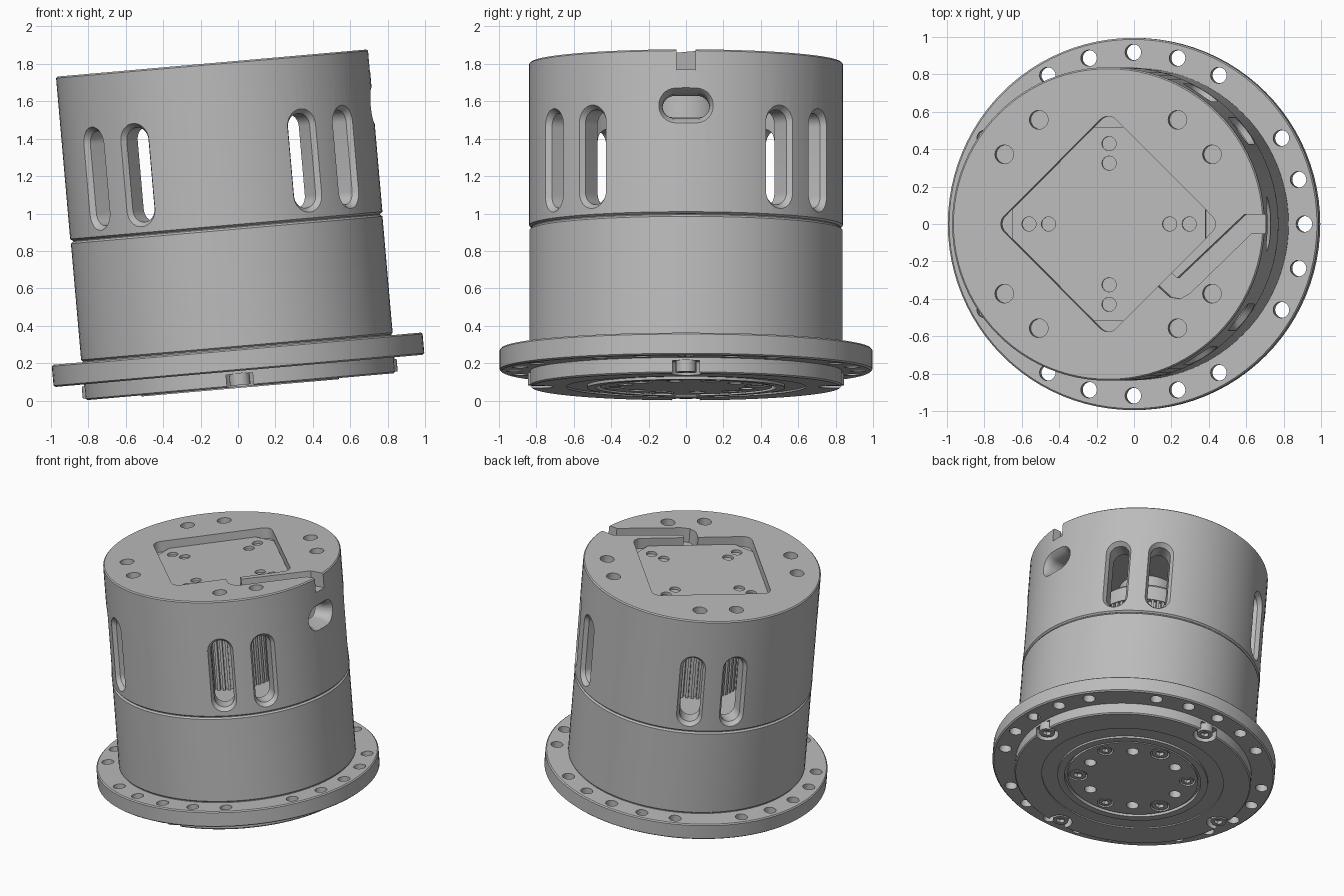
import bpy, bmesh
from math import sin, cos, pi, radians
from mathutils import Matrix, Vector

if "Cube" in bpy.data.objects:
    bpy.data.objects.remove(bpy.data.objects["Cube"], do_unlink=True)

GREY = bpy.data.materials.new("machined_grey")
GREY.use_nodes = True
GREY.diffuse_color = (0.5, 0.5, 0.5, 1)
GREY.node_tree.nodes["Principled BSDF"].inputs["Base Color"].default_value = (0.5, 0.5, 0.5, 1)

# The whole assembly leans five degrees about y
TILT = (Matrix.Translation((0.003, 0, -0.008)) @ Matrix.Rotation(radians(-5), 4, 'Y')
        @ Matrix.Translation((0.017, 0, 0)))


def circle(r, n=24, cx=0, cy=0):
    return [(cx + r * cos(2 * pi * i / n), cy + r * sin(2 * pi * i / n)) for i in range(n)]


def polar(r, deg):
    return r * cos(radians(deg)), r * sin(radians(deg))


def rounded_rect(w, h, r, n=8):
    pts = []
    for k, (sx, sy) in enumerate([(1, 1), (-1, 1), (-1, -1), (1, -1)]):
        for i in range(n + 1):
            a = pi / 2 * (k + i / n)
            pts.append((sx * (w / 2 - r) + r * cos(a), sy * (h / 2 - r) + r * sin(a)))
    return pts


def rotated(pts, deg):
    a = radians(deg)
    return [(x * cos(a) - y * sin(a), x * sin(a) + y * cos(a)) for x, y in pts]


def loft(bm, loops):
    rings = [[bm.verts.new(p) for p in loop] for loop in loops]
    for a, b in zip(rings, rings[1:]):
        for i in range(len(a)):
            j = (i + 1) % len(a)
            bm.faces.new((a[i], a[j], b[j], b[i]))
    bm.faces.new(rings[0])
    bm.faces.new(rings[-1])


def prism(bm, pts, z0, z1):
    loft(bm, [[(x, y, z) for x, y in pts] for z in (z0, z1)])


def opening(bm, deg, z, sections):
    """Radial slot cutter: sections are (radius, width, height)."""
    rot = Matrix.Rotation(radians(deg), 3, 'Z')
    loft(bm, [[rot @ Vector((r, u, z + v))
               for u, v in rounded_rect(w, h, min(w, h) * 0.499)] for r, w, h in sections])


def lathe(bm, profile, steps=96):
    verts = [bm.verts.new((r, 0, z)) for r, z in profile]
    edges = [bm.edges.new(pair) for pair in zip(verts, verts[1:])]
    bmesh.ops.spin(bm, geom=verts + edges, cent=(0, 0, 0), axis=(0, 0, 1),
                   angle=2 * pi, steps=steps)
    bmesh.ops.remove_doubles(bm, verts=bm.verts, dist=1e-5)


def make(name, build):
    bm = bmesh.new()
    build(bm)
    bmesh.ops.recalc_face_normals(bm, faces=bm.faces)
    me = bpy.data.meshes.new(name)
    bm.to_mesh(me)
    bm.free()
    me.materials.append(GREY)
    ob = bpy.data.objects.new(name, me)
    bpy.context.scene.collection.objects.link(ob)
    return ob


def finish(ob, cutters=()):
    tools = [make("cutter", c) for c in cutters]
    for t in tools:
        t.hide_render = True
        mod = ob.modifiers.new("cut", 'BOOLEAN')
        mod.operation, mod.solver, mod.object = 'DIFFERENCE', 'EXACT', t
    if tools:
        bpy.context.view_layer.update()
        baked = bpy.data.meshes.new_from_object(
            ob.evaluated_get(bpy.context.evaluated_depsgraph_get()))
        ob.modifiers.clear()
        ob.data = baked
        for t in tools:
            bpy.data.objects.remove(t, do_unlink=True)
    me = ob.data
    me.transform(TILT)
    for p in me.polygons:
        p.use_smooth = True
    me.set_sharp_from_angle(angle=radians(25))


# Base flange with its lower register and ring grooves
HUB = [(20 + 60 * k, 0.055 if k % 2 == 0 else 0.068) for k in range(6)]


def flange_holes(bm):
    for k in range(24):
        if k % 6 != 3:
            prism(bm, circle(0.043, 24, *polar(0.918, 15 * k)), 0.1, 0.35)


def underside_holes(bm):
    for a, r in HUB:
        prism(bm, circle(r, 24, *polar(0.385, a)), 0.04, 0.115)
        prism(bm, circle(0.042, 24, *polar(0.345, a + 30)), 0.04, 0.16)
    for a in range(0, 360, 90):
        prism(bm, circle(0.082, 32, *polar(0.79, a)), 0.04, 0.15)


base = make("base_flange", lambda bm: lathe(bm, [
    (0, 0.081), (0.46, 0.081), (0.46, 0.1), (0.48, 0.1), (0.48, 0.075), (0.53, 0.075),
    (0.53, 0.09), (0.64, 0.09), (0.64, 0.081), (0.825, 0.081), (0.833, 0.089),
    (0.833, 0.166), (0.985, 0.166), (0.995, 0.174), (0.995, 0.277), (0.987, 0.285),
    (0, 0.285)]))
finish(base, [flange_holes, underside_holes])

# Socket head screws on the underside
SCREWS = [(polar(0.385, a), r - 0.01, 0.085, 0.12) for a, r in HUB]
SCREWS += [(polar(0.79, a), 0.055, 0.09, 0.155) for a in range(0, 360, 90)]


def screw_heads(bm):
    for c, r, z0, z1 in SCREWS:
        prism(bm, circle(r, 24, *c), z0, z1)


def hex_sockets(bm):
    for c, r, z0, z1 in SCREWS:
        prism(bm, circle(r * 0.55, 6, *c), z0 - 0.02, z0 + 0.025)


finish(make("underside_screws", screw_heads), [hex_sockets])

# Lower housing
finish(make("lower_housing", lambda bm: lathe(bm, [
    (0, 0.28), (0.828, 0.28), (0.828, 0.29), (0.836, 0.298), (0.836, 0.922),
    (0.824, 0.932), (0.824, 0.938), (0, 0.938)])))

# Upper housing: a thick shell with windows, cable port and a pocketed top
upper = make("upper_housing", lambda bm: lathe(bm, [
    (0, 1.66), (0.7, 1.66), (0.7, 0.937), (0.826, 0.937), (0.838, 0.947),
    (0.838, 1.81), (0.83, 1.818), (0, 1.818)]))


def windows(bm):
    for side in (0, 180):
        for a in (36.75, 57.5):
            for s in (1, -1):
                opening(bm, side + s * a, 1.256, [
                    (0.55, 0.138, 0.508), (0.805, 0.138, 0.508), (0.88, 0.245, 0.615)])


def cable_port(bm):
    opening(bm, 0, 1.517, [(0.55, 0.25, 0.125), (0.775, 0.25, 0.125), (0.81, 0.27, 0.145),
                           (0.838, 0.31, 0.19), (0.86, 0.38, 0.26)])


def rim_holes(bm):
    for q in range(45, 360, 90):
        for d in (-11.25, 11.25):
            prism(bm, circle(0.05, 24, *polar(0.67, q + d)), 1.73, 1.9)


def top_pocket(bm):
    prism(bm, rotated(rounded_rect(0.849, 0.849, 0.06), 45), 1.738, 1.9)


def cable_channel(bm):
    prism(bm, [(0.9, 0.05), (0.73, 0.05), (0.37, -0.29), (0.335, -0.255), (0.22, -0.28),
               (0.27, -0.335), (0.33, -0.39), (0.385, -0.4), (0.44, -0.37),
               (0.77, -0.05), (0.9, -0.05)], 1.708, 1.92)


finish(upper, [windows, cable_port, rim_holes, top_pocket, cable_channel])


# Mounting plate in the pocket, with paired holes
def plate_holes(bm):
    for a in range(0, 360, 90):
        for r in (0.325, 0.43):
            prism(bm, circle(0.038, 24, *polar(r, a)), 1.7, 1.8)


plate = make("mounting_plate", lambda bm: prism(
    bm, rotated(rounded_rect(0.845, 0.845, 0.113, 1), 45), 1.736, 1.758))
finish(plate, [plate_holes])


# Ribbed core seen through the windows
def ribbed_core(bm):
    n = 56
    pts = []
    for i in range(n):
        for f, r in ((0, 0.34), (0.5, 0.34), (0.5, 0.315), (1, 0.315)):
            pts.append(polar(r, (i + f) * 360 / n))
    prism(bm, pts, 0.93, 1.38)


finish(make("ribbed_core", ribbed_core))
finish(make("core_cap", lambda bm: lathe(bm, [
    (0, 1.37), (0.345, 1.37), (0.345, 1.48), (0.33, 1.5), (0.2, 1.5), (0.2, 1.665),
    (0, 1.665)], 64)))
